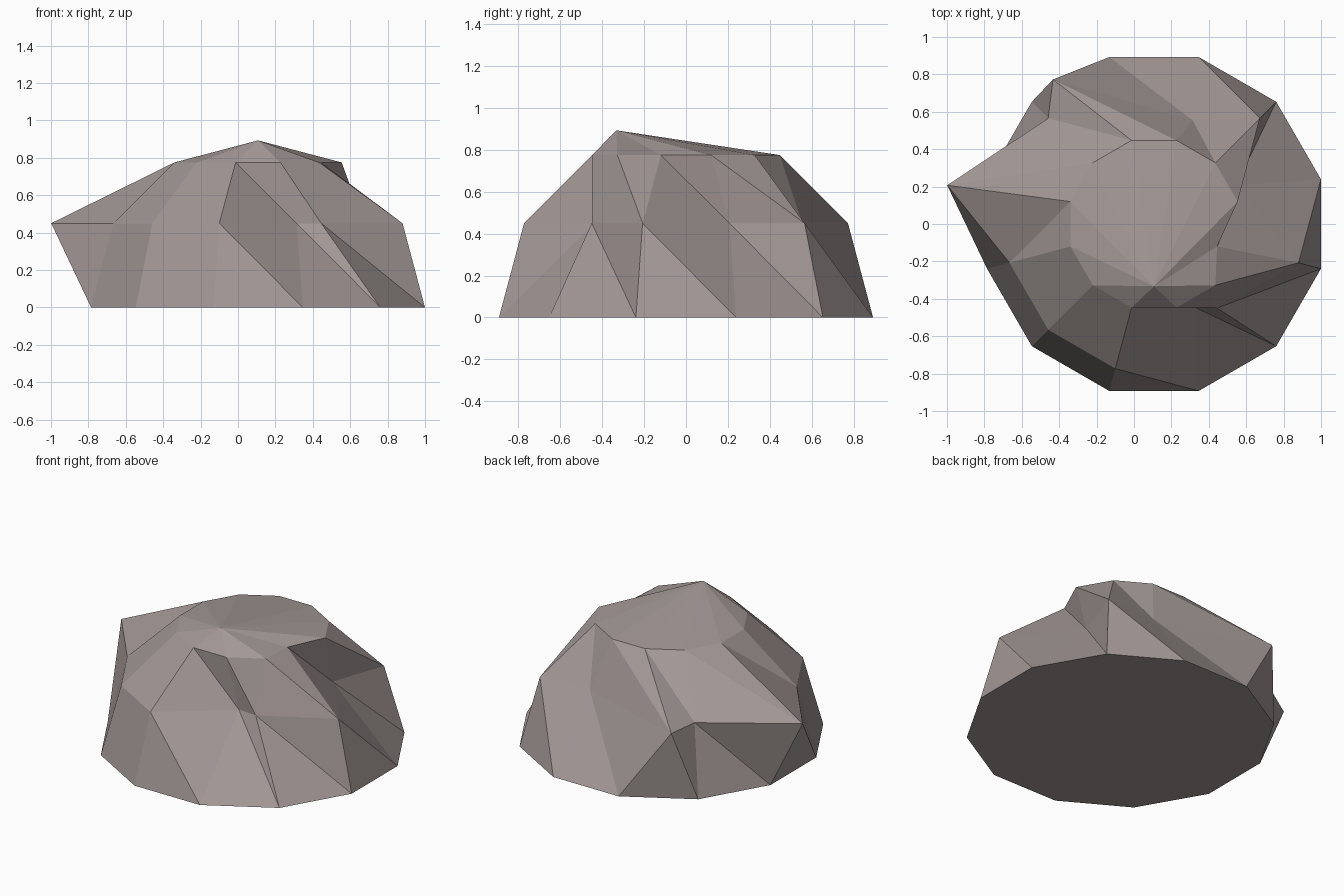
import bpy, bmesh, math

if "Cube" in bpy.data.objects:
    bpy.data.objects.remove(bpy.data.objects["Cube"])

SIDES = 12
CENTRE_X = 0.107

# Rings from the ground up: radius, height, pushed corners {index: (dx, dy)}
RINGS = [
    (0.924, 0.0, {}),
    (0.80, 0.45, {0: (-0.333, 0), 2: (0, -0.218), 3: (-0.333, 0),
                  5: (-0.333, 0), 9: (0, 0.333), 10: (-0.228, 0.116)}),
    (0.463, 0.775, {11: (-0.11, 0)}),
]
APEX = (CENTRE_X, -0.333, 0.893)

stone = bpy.data.materials.new("warm grey stone")
stone.diffuse_color = (0.365, 0.314, 0.305, 1)
stone.use_nodes = True
stone.node_tree.nodes["Principled BSDF"].inputs["Base Color"].default_value = stone.diffuse_color


def add_ring(bm, radius, z, pushes):
    ring = []
    for k in range(SIDES):
        a = math.radians(15 + 30 * k)
        dx, dy = pushes.get(k, (0, 0))
        ring.append(bm.verts.new((CENTRE_X + radius * math.cos(a) + dx,
                                  radius * math.sin(a) + dy, z)))
    return ring


bm = bmesh.new()
rings = [add_ring(bm, *r) for r in RINGS]

# Faceted sides, split consistently from upper corner to next lower corner
for low, high in zip(rings, rings[1:]):
    for k in range(SIDES):
        n = (k + 1) % SIDES
        bm.faces.new((low[k], low[n], high[k]))
        bm.faces.new((low[n], high[n], high[k]))

# Off-centre peak and flat underside
apex = bm.verts.new(APEX)
top = rings[-1]
for k in range(SIDES):
    bm.faces.new((top[k], top[(k + 1) % SIDES], apex))
bm.faces.new(rings[0][::-1])

mesh = bpy.data.meshes.new("boulder")
bm.to_mesh(mesh)
bm.free()
mesh.materials.append(stone)
boulder = bpy.data.objects.new("boulder", mesh)
bpy.context.collection.objects.link(boulder)
